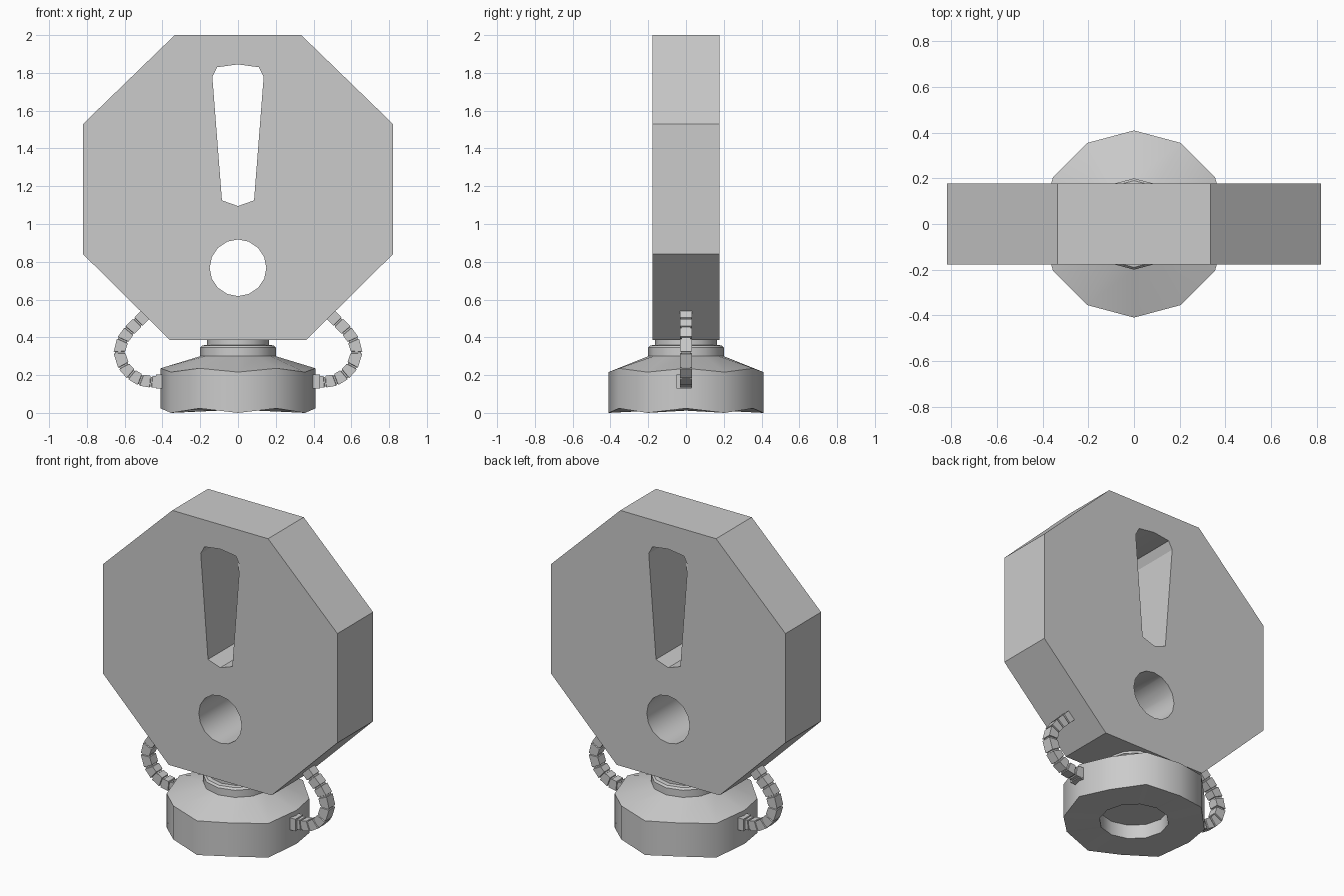
import bpy, bmesh, math
from mathutils import Vector

if "Cube" in bpy.data.objects:
    bpy.data.objects.remove(bpy.data.objects["Cube"])

GREY = (0.6, 0.6, 0.6, 1)
grey = bpy.data.materials.new("plain grey")
grey.use_nodes = True
grey.diffuse_color = GREY
grey.node_tree.nodes["Principled BSDF"].inputs["Base Color"].default_value = GREY


def finish(name, bm, smooth=None):
    bmesh.ops.recalc_face_normals(bm, faces=bm.faces)
    mesh = bpy.data.meshes.new(name)
    bm.to_mesh(mesh)
    bm.free()
    mesh.materials.append(grey)
    obj = bpy.data.objects.new(name, mesh)
    bpy.context.collection.objects.link(obj)
    if smooth:
        bpy.ops.object.select_all(action="DESELECT")
        obj.select_set(True)
        bpy.context.view_layer.objects.active = obj
        bpy.ops.object.shade_smooth_by_angle(angle=math.radians(smooth))
    return obj


def mirrored(half):
    """Close a right-hand outline (top to bottom) with its mirror image."""
    return half + [(-x, z) for x, z in reversed(half) if x > 0]


def prism(name, outline, depth):
    bm = bmesh.new()
    face = bm.faces.new([bm.verts.new((x, -depth, z)) for x, z in outline])
    ext = bmesh.ops.extrude_face_region(bm, geom=[face])["geom"]
    bmesh.ops.translate(bm, vec=(0, 2 * depth, 0),
                        verts=[v for v in ext if isinstance(v, bmesh.types.BMVert)])
    if face.is_valid and len(bm.faces) < len(outline) + 2:
        bm.faces.new([v for v in face.verts])
    return finish(name, bm)


def loft(bm, rings):
    """Skin a list of equal rings and cap both ends."""
    rings = [[bm.verts.new(p) for p in ring] for ring in rings]
    n = len(rings[0])
    for a, b in zip(rings, rings[1:]):
        for i in range(n):
            j = (i + 1) % n
            bm.faces.new((a[i], a[j], b[j], b[i]))
    bm.faces.new(rings[0])
    bm.faces.new(rings[-1])


# Octagonal sign panel with mark and dot cut through it
panel = prism("sign_panel", mirrored([(0.335, 2), (0.82, 1.53), (0.82, 0.84), (0.36, 0.385)]), 0.178)
mark = prism("mark_cutter", mirrored(
    [(0, 1.845), (0.11, 1.83), (0.136, 1.78), (0.085, 1.125), (0, 1.095)]), 0.4)
dot = prism("dot_cutter", [(0.15 * math.sin(math.tau * i / 16), 0.768 + 0.15 * math.cos(math.tau * i / 16))
                           for i in range(16)], 0.4)
for cutter in (mark, dot):
    mod = panel.modifiers.new(cutter.name, "BOOLEAN")
    mod.operation, mod.solver, mod.object = "DIFFERENCE", "EXACT", cutter
    bpy.context.view_layer.objects.active = panel
    bpy.ops.object.modifier_apply(modifier=mod.name)
    bpy.data.objects.remove(cutter)
bpy.ops.object.select_all(action="DESELECT")
panel.select_set(True)
bpy.ops.object.shade_smooth_by_angle(angle=math.radians(28))

# Twelve-sided foot: hollow underside, wavy rim, sloping shoulder, collar and neck
# Profile entries are radius, height and wave height
profile = [(0.2, 0.1, 0), (0.2, 0.012, 0), (0.41, 0.012, 0.012), (0.41, 0.226, 0.01),
           (0.2, 0.3, 0), (0.2, 0.345, 0), (0.19, 0.357, 0), (0.165, 0.36, 0), (0.165, 0.4, 0)]
bm = bmesh.new()
loft(bm, [[(r * math.cos(math.tau * i / 12), r * math.sin(math.tau * i / 12), z + wave * (-1) ** i)
           for i in range(12)] for r, z, wave in profile])
finish("foot", bm, 35)

# Segmented cables linking the foot to the panel, each with a socket block
path = [Vector((x, 0, z)) for x, z in [
    (0.40, 0.165), (0.46, 0.165), (0.515, 0.175), (0.565, 0.205), (0.605, 0.25),
    (0.627, 0.32), (0.61, 0.385), (0.575, 0.435), (0.53, 0.48), (0.47, 0.54)]]
for side, label in ((1, "left"), (-1, "right")):
    rings = []
    for i, p in enumerate(path):
        along = (path[min(i + 1, len(path) - 1)] - path[max(i - 1, 0)]).normalized()
        across = Vector((along.z, 0, -along.x))
        steps = [(-0.006, 0.031), (-0.004, 0.025), (0.004, 0.025), (0.006, 0.031)]
        for shift, half in steps:
            c = p + along * shift
            rings.append([((c + across * u * half).x * side, v * half, (c + across * u * half).z)
                          for u, v in ((1, 1), (1, -1), (-1, -1), (-1, 1))])
    bm = bmesh.new()
    loft(bm, rings)
    finish(label + "_cable", bm)

    bm = bmesh.new()
    bmesh.ops.create_cube(bm, size=1)
    bmesh.ops.scale(bm, vec=(0.06, 0.078, 0.076), verts=bm.verts)
    bmesh.ops.translate(bm, vec=(side * 0.405, -0.01 * side, 0.166), verts=bm.verts)
    finish(label + "_socket", bm)
